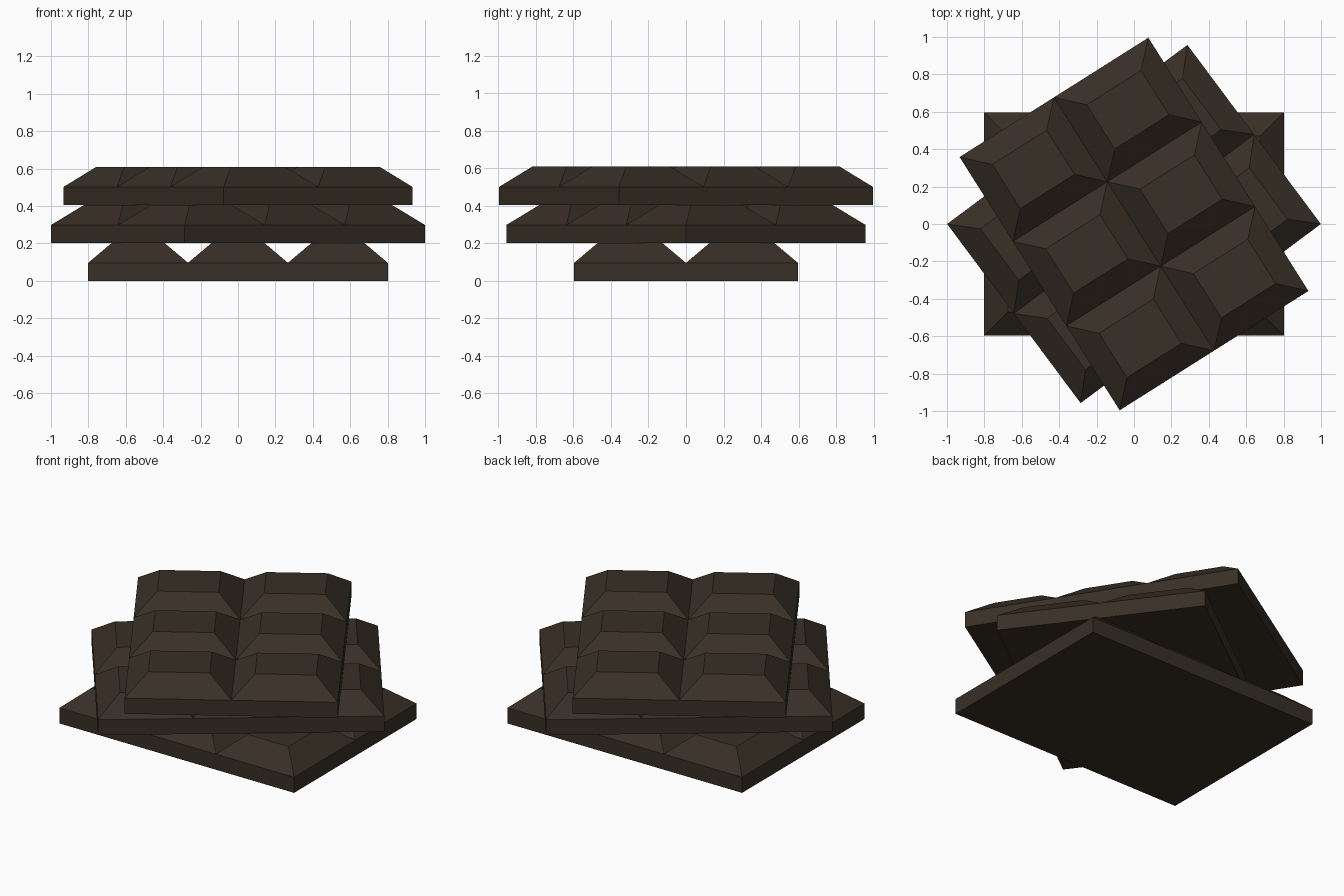
import bpy, bmesh, math
from mathutils import Matrix

if "Cube" in bpy.data.objects:
    bpy.data.objects.remove(bpy.data.objects["Cube"])

HALF_X, HALF_Y = 0.801, 0.597   # half size of one bar
SLAB, HEIGHT, BEVEL = 0.096, 0.203, 0.127

chocolate = bpy.data.materials.new("dark chocolate")
chocolate.diffuse_color = (0.040, 0.029, 0.019, 1)
chocolate.use_nodes = True
chocolate.node_tree.nodes["Principled BSDF"].inputs["Base Color"].default_value = chocolate.diffuse_color


def chocolate_bar(name, z, angle):
    """Flat slab topped by 3 x 2 truncated-pyramid pieces."""
    bm = bmesh.new()
    # grid of pieces at the groove level
    bmesh.ops.create_grid(bm, x_segments=3, y_segments=2, size=1)
    bmesh.ops.transform(bm, verts=bm.verts,
                        matrix=Matrix.Translation((0, 0, SLAB)) @ Matrix.Diagonal((HALF_X, HALF_Y, 1, 1)))
    rim = [e for e in bm.edges if e.is_boundary]
    cells = bm.faces[:]
    # slab sides and flat underside
    ext = bmesh.ops.extrude_edge_only(bm, edges=rim)["geom"]
    low = [v for v in ext if isinstance(v, bmesh.types.BMVert)]
    bmesh.ops.translate(bm, verts=low, vec=(0, 0, -SLAB))
    bmesh.ops.contextual_create(bm, geom=[e for e in ext if isinstance(e, bmesh.types.BMEdge)
                                          and all(v in low for v in e.verts)])
    # raise each piece as a truncated pyramid
    bmesh.ops.inset_individual(bm, faces=cells, thickness=BEVEL, use_even_offset=True)
    for f in cells:
        for v in f.verts:
            v.co.z = HEIGHT
    bmesh.ops.recalc_face_normals(bm, faces=bm.faces)
    mesh = bpy.data.meshes.new(name)
    bm.to_mesh(mesh)
    bm.free()
    mesh.materials.append(chocolate)
    ob = bpy.data.objects.new(name, mesh)
    ob.location.z = z
    ob.rotation_euler.z = math.radians(angle)
    bpy.context.collection.objects.link(ob)


# three stacked bars, each turned differently
for i, (name, angle) in enumerate([("bottom_bar", 0), ("middle_bar", 36.7), ("top_bar", -57.7)]):
    chocolate_bar(name, i * HEIGHT, angle)
